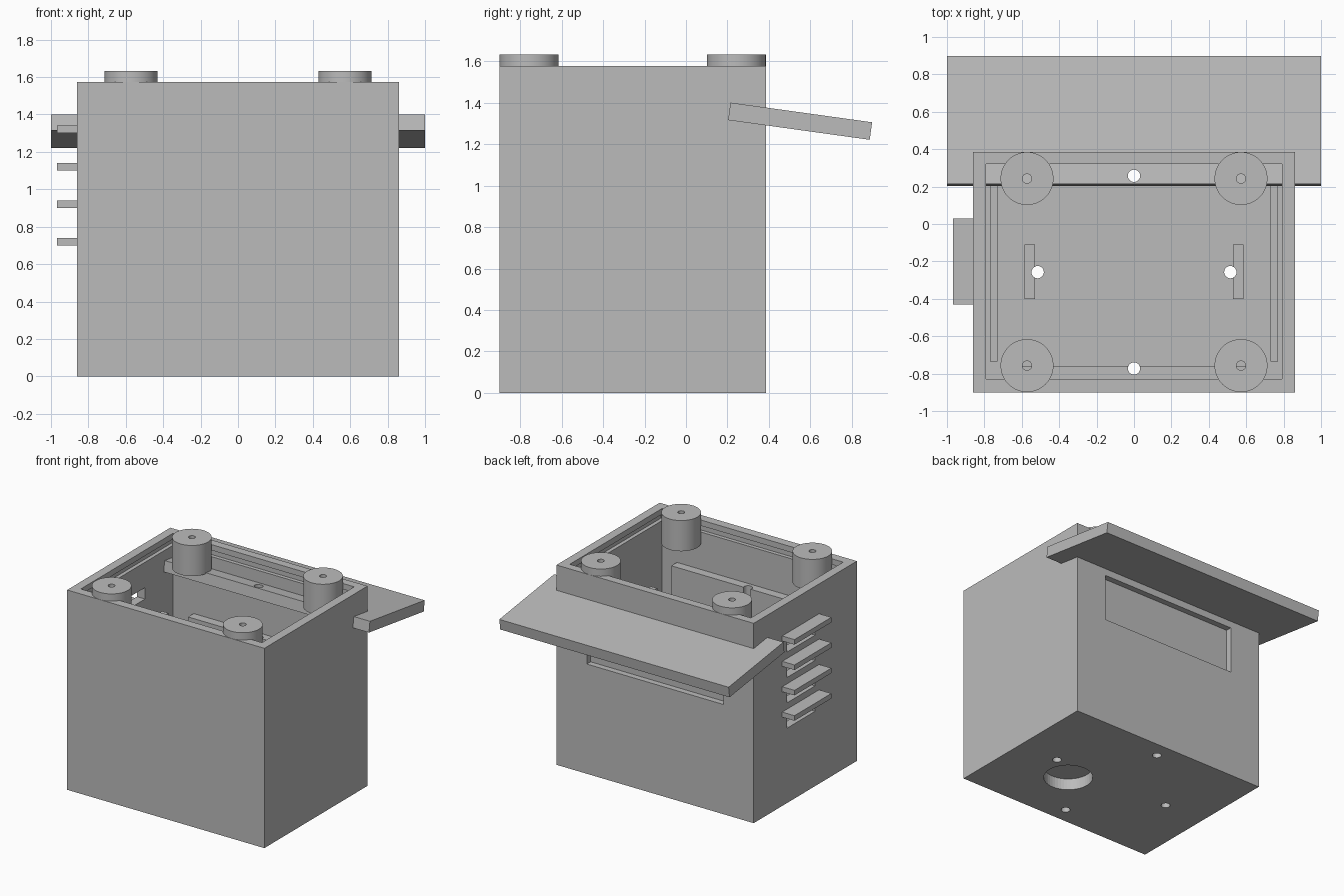
import bpy, bmesh, math
from mathutils import Matrix, Vector

if "Cube" in bpy.data.objects:
    bpy.data.objects.remove(bpy.data.objects["Cube"])

grey = bpy.data.materials.new("plain_grey")
grey.diffuse_color = (0.5, 0.5, 0.5, 1)
grey.use_nodes = True
grey.node_tree.nodes["Principled BSDF"].inputs["Base Color"].default_value = grey.diffuse_color
CY = -0.2575   # middle of the housing in y


def finish(name, bm):
    bmesh.ops.recalc_face_normals(bm, faces=bm.faces[:])
    me = bpy.data.meshes.new(name)
    bm.to_mesh(me)
    bm.free()
    me.materials.append(grey)
    ob = bpy.data.objects.new(name, me)
    bpy.context.scene.collection.objects.link(ob)
    return ob


def box(name, x, y, z, tilt=0.0):
    bm = bmesh.new()
    bmesh.ops.create_cube(bm, size=1)
    mid = Vector([(a + b) / 2 for a, b in (x, y, z)])
    size = [b - a for a, b in (x, y, z)]
    m = (Matrix.Translation(mid) @ Matrix.Rotation(tilt, 4, 'X')
         @ Matrix.Diagonal((*size, 1)))
    bmesh.ops.transform(bm, matrix=m, verts=bm.verts)
    return finish(name, bm)


def cylinder(name, x, y, r, z0, z1, n=48):
    bm = bmesh.new()
    bmesh.ops.create_cone(bm, cap_ends=True, segments=n, radius1=r, radius2=r,
                          depth=z1 - z0,
                          matrix=Matrix.Translation((x, y, (z0 + z1) / 2)))
    return finish(name, bm)


def cut(target, *cutters):
    for c in cutters:
        c.hide_render = True
        c.hide_viewport = True
        c.display_type = 'WIRE'
        mod = target.modifiers.new("cut", 'BOOLEAN')
        mod.operation = 'DIFFERENCE'
        mod.solver = 'EXACT'
        mod.object = c


def smooth(ob):
    for p in ob.data.polygons:
        p.use_smooth = abs(p.normal.z) < 0.5


# Open housing with cavity and shallow groove under the rim
housing = box("housing", (-0.86, 0.86), (-0.90, 0.385), (0, 1.575))
cut(housing,
    box("cavity_cutter", (-0.79, 0.79), (-0.83, 0.32), (0.15, 1.8)),
    box("rim_groove_cutter", (-0.82, 0.82), (-0.86, 0.35), (1.48, 1.53)),
    box("back_recess_cutter", (-0.595, 0.595), (0.338, 0.5), (0.865, 1.235)),
    cylinder("bottom_pocket_cutter", 0.288, -0.40, 0.178, -0.1, 0.09))

# Tilted back canopy passing through the rear wall
t = math.radians(-7.9)
canopy = box("canopy", (-1, 1), (0.55 - 0.3445, 0.55 + 0.3445),
             (1.31 - 0.0425, 1.31 + 0.0425), t)

# Inner ledges on the front and back walls, and two upright inner tabs
front_ledge = box("front_ledge", (-0.66, 0.66), (-0.835, -0.76), (0.14, 1.185))
back_ledge = box("back_ledge", (-0.61, 0.61), (0.25, 0.325), (0.14, 0.99))
tabs = []
for side, s in (("left", -1), ("right", 1)):
    x = sorted((s * 0.53, s * 0.585))
    tabs.append(box(side + "_tab", x, (-0.40, -0.11), (0.14, 1.18)))
    box(side + "_floor_strip", sorted((s * 0.73, s * 0.77)),
        (-0.735, 0.22), (0.14, 0.20))

# Four small holes running through everything
for i, (dx, dy) in enumerate(((0.515, 0), (-0.515, 0), (0, 0.515), (0, -0.515))):
    hole = cylinder(f"small_hole_cutter_{i}", dx, CY + dy, 0.033, -0.2, 1.9, 24)
    cut(housing, hole)
    if dx > 0:
        cut(tabs[1], hole)
    elif dx < 0:
        cut(tabs[0], hole)
    elif dy > 0:
        cut(canopy, hole)
        cut(back_ledge, hole)
    else:
        cut(front_ledge, hole)

# Side louvres, each above a vent slot through the left wall
for i in range(4):
    z = 1.30 - 0.2 * i
    box(f"louvre_{i}", (-0.967, -0.85), (-0.43, 0.03), (z, z + 0.04))
    cut(housing, box(f"vent_cutter_{i}", (-1.0, -0.74), (-0.38, -0.03),
                     (z - 0.11, z - 0.02)))

# Corner posts with a central bore
for i, (x, y) in enumerate(((-0.572, 0.243), (0.572, 0.243),
                            (-0.572, -0.757), (0.572, -0.757))):
    post = cylinder(f"corner_post_{i}", x, y, 0.1415, 1.39, 1.632, 64)
    smooth(post)
    cut(post, cylinder(f"post_bore_cutter_{i}", x, y, 0.025, 1.2, 1.8, 24))
